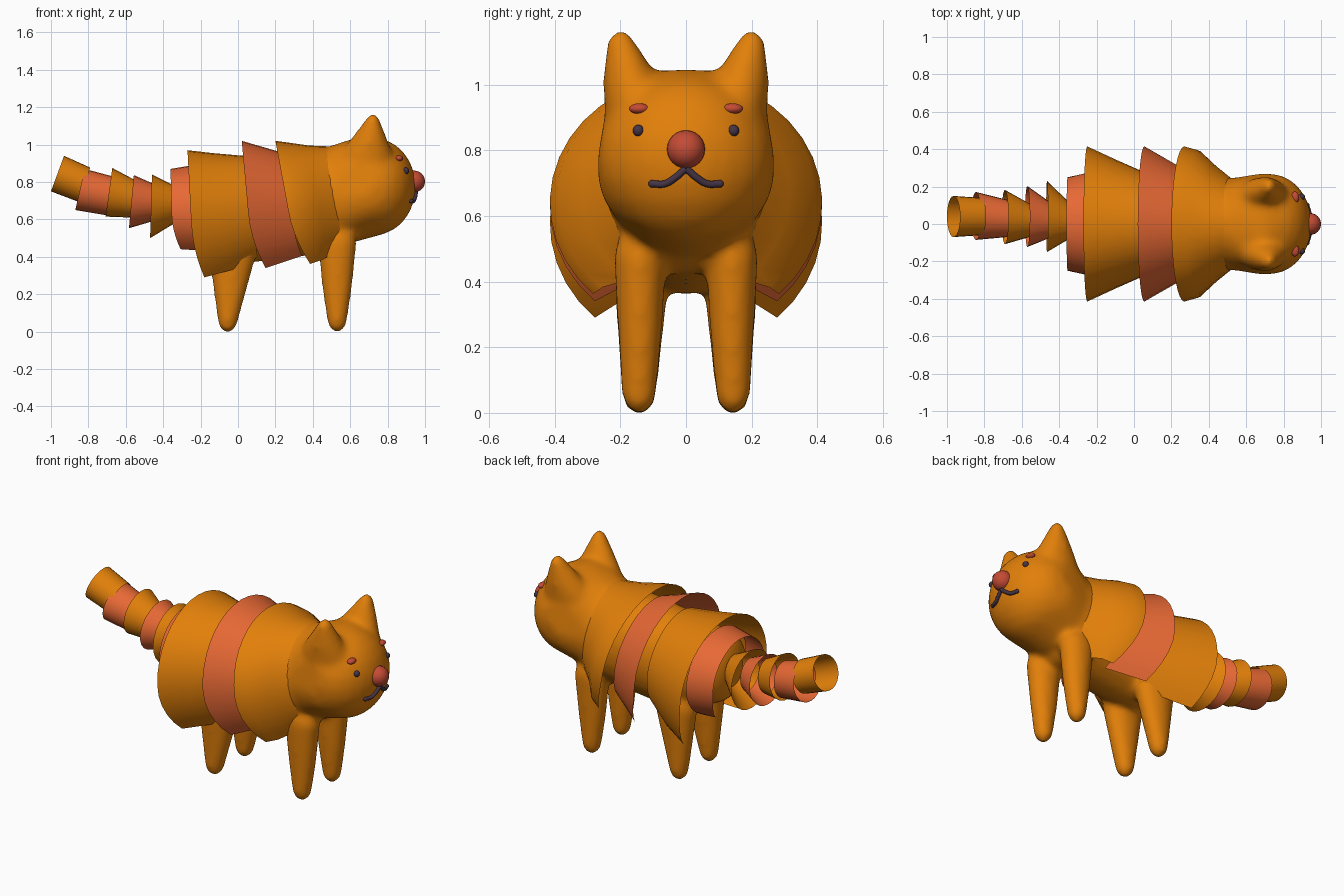
import bpy, bmesh, math
from mathutils import Vector, Matrix

if "Cube" in bpy.data.objects:
    bpy.data.objects.remove(bpy.data.objects["Cube"])


def material(name, rgb):
    m = bpy.data.materials.new(name)
    m.diffuse_color = (*rgb, 1)
    m.use_nodes = True
    m.node_tree.nodes["Principled BSDF"].inputs["Base Color"].default_value = m.diffuse_color
    return m


ORANGE = material("orange", (0.76, 0.215, 0.003))
CORAL = material("coral", (0.80, 0.14, 0.035))
RED = material("red", (0.55, 0.07, 0.035))
DARK = material("dark", (0.06, 0.035, 0.06))


def finish(name, bm, mat):
    bmesh.ops.recalc_face_normals(bm, faces=bm.faces)
    for f in bm.faces:
        f.smooth = True
    me = bpy.data.meshes.new(name)
    bm.to_mesh(me)
    bm.free()
    me.materials.append(mat)
    ob = bpy.data.objects.new(name, me)
    bpy.context.collection.objects.link(ob)
    return ob


def ellipsoid(bm, c, r, seg=24):
    mat = Matrix.Translation(c) @ Matrix.Diagonal((*r, 1))
    bmesh.ops.create_uvsphere(bm, u_segments=seg, v_segments=seg // 2,
                              radius=1, matrix=mat)


def hull(bm, balls, sides=(1,)):
    """Convex skin around a few ellipsoids, on the given y sides."""
    part = bmesh.new()
    for (x, y, z), r in balls:
        for s in sides:
            ellipsoid(part, (x, y * s, z), r)
    res = bmesh.ops.convex_hull(part, input=part.verts)
    junk = {g for g in res["geom_interior"] if isinstance(g, bmesh.types.BMVert)}
    bmesh.ops.delete(part, geom=list(junk), context='VERTS')
    tmp = bpy.data.meshes.new("tmp")
    part.to_mesh(tmp)
    part.free()
    bm.from_mesh(tmp)
    bpy.data.meshes.remove(tmp)


# Core body: torso, head, ears and legs blended into one smooth skin
bm = bmesh.new()
hull(bm, [((0.52, 0, 0.71), (0.14, 0.25, 0.285)),
          ((0.0, 0, 0.64), (0.15, 0.24, 0.28)),
          ((-0.24, 0, 0.67), (0.1, 0.19, 0.2))])
hull(bm, [((0.73, 0, 0.775), (0.222, 0.27, 0.26)),
          ((0.69, 0.02, 0.87), (0.15, 0.23, 0.178)),
          ((0.68, 0.11, 0.73), (0.18, 0.16, 0.17)),
          ((0.68, 0.12, 0.88), (0.14, 0.13, 0.15)),
          ((0.50, 0, 0.72), (0.1, 0.24, 0.275))], (1, -1))
for s in (1, -1):
    hull(bm, [((0.69, 0.15, 0.935), (0.14, 0.1, 0.1)),
              ((0.705, 0.187, 1.02), (0.085, 0.066, 0.06)),
              ((0.722, 0.2, 1.125), (0.036, 0.043, 0.044))], (s,))
    hull(bm, [((0.53, 0.14, 0.47), (0.105, 0.08, 0.1)),
              ((0.53, 0.14, 0.25), (0.082, 0.068, 0.1)),
              ((0.53, 0.143, 0.063), (0.054, 0.054, 0.068))], (s,))
    hull(bm, [((-0.03, 0.135, 0.43), (0.13, 0.085, 0.12)),
              ((-0.055, 0.143, 0.06), (0.054, 0.054, 0.068))], (s,))
body = finish("body", bm, ORANGE)
rm = body.modifiers.new("blend", 'REMESH')
rm.mode = 'VOXEL'
rm.voxel_size = 0.014
rm.use_smooth_shade = True
sm = body.modifiers.new("soften", 'SMOOTH')
sm.factor = 0.5
sm.iterations = 22
dg = bpy.context.evaluated_depsgraph_get()
skin = bpy.data.meshes.new_from_object(body.evaluated_get(dg))
body.modifiers.clear()
body.data = skin
bpy.context.view_layer.update()


def on_face(y, z):
    """Point on the face surface seen from the front of the head."""
    hit, loc, _, _ = body.ray_cast(Vector((2, y, z)), Vector((-1, 0, 0)))
    return loc if hit else Vector((0.9, y, z))


def band(name, mat, rings, n=28):
    """Open sheet lofted through rings (x, y, z, ry, rz, lean, curl, start angle)."""
    bm = bmesh.new()
    rows = []
    for x, y, z, ry, rz, lean, curl, a in rings:
        row = []
        for i in range(n + 1):
            t = math.radians(a + (180 - 2 * a) * i / n)
            low = max(0, -math.sin(t)) ** 2
            row.append(bm.verts.new((x + lean * math.sin(t) + curl * low,
                                     y + ry * math.cos(t), z + rz * math.sin(t))))
        rows.append(row)
    for r0, r1 in zip(rows, rows[1:]):
        for i in range(n):
            bm.faces.new((r0[i], r0[i + 1], r1[i + 1], r1[i]))
    bmesh.ops.remove_doubles(bm, verts=bm.verts, dist=1e-4)
    return finish(name, bm, mat)


# Flaring plates over the back, open underneath
band("shoulder_plate", ORANGE, [(0.27, 0, 0.64, 0.415, 0.38, -0.07, 0.12, -47),
                                (0.34, 0, 0.655, 0.395, 0.355, -0.065, 0.10, -50),
                                (0.43, 0, 0.675, 0.315, 0.32, -0.05, 0.03, -57),
                                (0.53, 0, 0.695, 0.235, 0.295, -0.03, 0, -65)])
band("middle_plate", CORAL, [(0.055, 0, 0.63, 0.415, 0.39, -0.035, 0.12, -48),
                             (0.27, 0, 0.66, 0.29, 0.305, -0.06, 0.03, -57)])
band("hip_plate", ORANGE, [(-0.25, 0, 0.58, 0.415, 0.39, -0.02, 0.10, -48),
                           (-0.1, 0, 0.61, 0.345, 0.345, -0.04, 0.08, -53),
                           (0.07, 0, 0.65, 0.27, 0.29, -0.04, 0, -60)])
band("rump_plate", CORAL, [(-0.355, 0, 0.63, 0.25, 0.24, -0.006, 0.07, -52),
                           (-0.2, 0, 0.645, 0.285, 0.25, -0.01, 0, -58)])

# Tail of nested flaring sleeves
tail = [((-0.465, 0.04, 0.67, 0.19, 0.17, 0.005), (-0.33, 0.015, 0.68, 0.085, 0.095, 0)),
        ((-0.57, 0.04, 0.695, 0.163, 0.142, 0.013), (-0.44, 0.02, 0.69, 0.09, 0.095, 0)),
        ((-0.69, 0.037, 0.745, 0.145, 0.13, 0.018), (-0.56, 0.02, 0.71, 0.09, 0.1, 0.01)),
        ((-0.845, 0.043, 0.76, 0.128, 0.11, 0.025), (-0.68, 0.03, 0.725, 0.1, 0.105, 0.01)),
        ((-0.965, 0.04, 0.845, 0.11, 0.095, 0.035), (-0.82, 0.04, 0.785, 0.1, 0.092, 0.03))]
for i, (rear, front) in enumerate(tail):
    band(f"tail_sleeve_{i + 1}", CORAL if i % 2 else ORANGE,
         [(*rear, 0, -90), (*front, 0, -90)], 24)

# Nose
bm = bmesh.new()
ellipsoid(bm, (0.942, 0, 0.803), (0.058, 0.058, 0.058))
finish("nose", bm, RED)

# Eyes and brows
for side, s in (("left", 1), ("right", -1)):
    bm = bmesh.new()
    ellipsoid(bm, on_face(0.145 * s, 0.86), (0.017, 0.017, 0.018), 16)
    finish(f"{side}_eye", bm, DARK)
    bm = bmesh.new()
    ellipsoid(bm, on_face(0.142 * s, 0.927), (0.022, 0.032, 0.016), 16)
    finish(f"{side}_brow", bm, RED)

# Mouth: two curled tubes below the nose
for side, s in (("left", 1), ("right", -1)):
    cu = bpy.data.curves.new(f"{side}_mouth", 'CURVE')
    cu.dimensions = '3D'
    cu.bevel_depth = 0.011
    cu.bevel_resolution = 3
    cu.use_fill_caps = True
    sp = cu.splines.new('BEZIER')
    pts = [(0, 0.745), (0.035, 0.715), (0.065, 0.698), (0.103, 0.698)]
    sp.bezier_points.add(len(pts) - 1)
    for bp, (y, z) in zip(sp.bezier_points, pts):
        bp.co = on_face(y * s, z) + Vector((0.006, 0, 0))
        bp.handle_left_type = bp.handle_right_type = 'AUTO'
    end = sp.bezier_points[-1].co.copy()
    cu.materials.append(DARK)
    bpy.context.collection.objects.link(bpy.data.objects.new(f"{side}_mouth", cu))
    bm = bmesh.new()
    ellipsoid(bm, end, (0.012, 0.012, 0.012), 12)
    finish(f"{side}_mouth_tip", bm, DARK)
